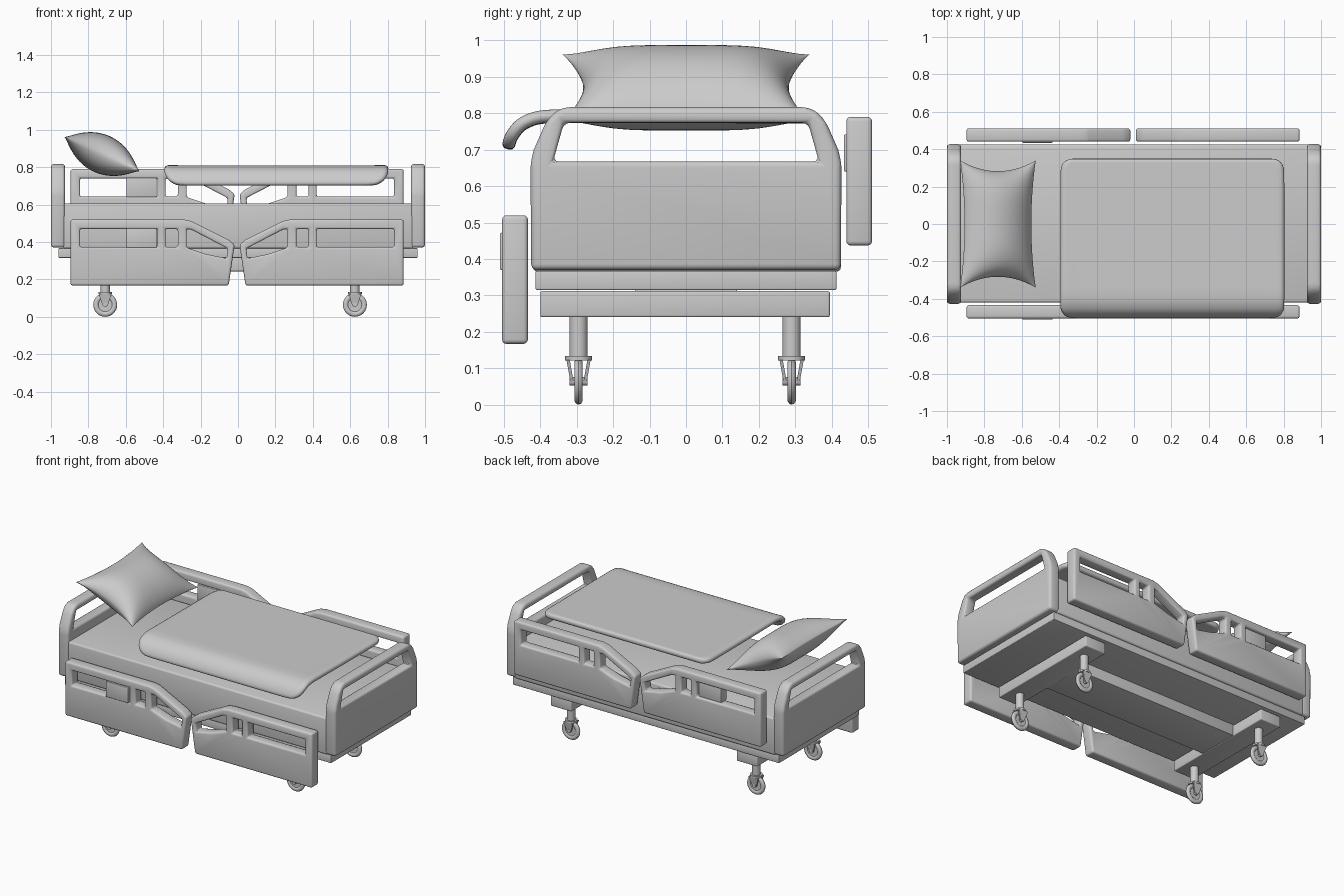
import bpy, bmesh, math
from mathutils import Vector, Matrix

if "Cube" in bpy.data.objects:
    bpy.data.objects.remove(bpy.data.objects["Cube"])


def finish(name, bm, angle=35):
    bmesh.ops.recalc_face_normals(bm, faces=bm.faces)
    me = bpy.data.meshes.new(name)
    bm.to_mesh(me)
    bm.free()
    ob = bpy.data.objects.new(name, me)
    bpy.context.collection.objects.link(ob)
    bpy.ops.object.select_all(action='DESELECT')
    ob.select_set(True)
    bpy.context.view_layer.objects.active = ob
    bpy.ops.object.shade_smooth_by_angle(angle=math.radians(angle))
    return ob


def round_edges(bm, width, segs=3):
    bm.normal_update()
    edges = [e for e in bm.edges if len(e.link_faces) == 2 and e.calc_face_angle(0) > 0.2]
    bmesh.ops.bevel(bm, geom=edges, offset=width, segments=segs, profile=0.5,
                    affect='EDGES', clamp_overlap=False)


def box(name, x, y, z, bevel=0.0):
    bm = bmesh.new()
    size = (x[1] - x[0], y[1] - y[0], z[1] - z[0])
    mid = Vector((sum(x) / 2, sum(y) / 2, sum(z) / 2))
    bmesh.ops.create_cube(bm, size=1, matrix=Matrix.Translation(mid) @ Matrix.Diagonal((*size, 1)))
    if bevel:
        round_edges(bm, bevel)
    return finish(name, bm)


def panel(name, loops, axis, start, end, bevel):
    """Flat outline (first loop) with holes, extruded along x or y."""
    bm = bmesh.new()
    edges = []
    for loop in loops:
        vs = [bm.verts.new((start, a, b) if axis == 'x' else (a, start, b)) for a, b in loop]
        edges += [bm.edges.new((vs[i], vs[i - 1])) for i in range(len(vs))]
    bmesh.ops.triangle_fill(bm, edges=edges, use_beauty=True)
    ext = bmesh.ops.extrude_face_region(bm, geom=bm.faces[:], use_keep_orig=True)
    moved = [g for g in ext['geom'] if isinstance(g, bmesh.types.BMVert)]
    d = end - start
    bmesh.ops.translate(bm, verts=moved, vec=(d, 0, 0) if axis == 'x' else (0, d, 0))
    bmesh.ops.recalc_face_normals(bm, faces=bm.faces)
    round_edges(bm, bevel)
    return finish(name, bm)


def mirrored(half):
    return half + [(-a, b) for a, b in reversed(half)]


# Head and foot boards with grip openings
board = [mirrored([(0.425, 0.37), (0.427, 0.66), (0.418, 0.70), (0.385, 0.775), (0.36, 0.805), (0.33, 0.817)]),
         mirrored([(0.365, 0.667), (0.335, 0.774)])]
panel("headboard", board, 'x', -1.0, -0.925, 0.016)
panel("footboard", board, 'x', 0.925, 1.0, 0.016)

# Mattress, deck and under frame
box("mattress", (-0.94, 0.94), (-0.42, 0.425), (0.365, 0.605), 0.012)
box("deck_frame", (-0.96, 0.96), (-0.413, 0.413), (0.315, 0.367), 0.004)
box("head_crossbar", (-0.79, -0.64), (-0.40, 0.395), (0.24, 0.312), 0.006)
box("foot_crossbar", (0.55, 0.70), (-0.40, 0.395), (0.24, 0.312), 0.006)
box("centre_beam", (-0.65, 0.56), (-0.14, 0.14), (0.243, 0.318), 0.004)

# Side rails: two per side, the front pair lowered
rail = [[(-0.895, 0.167), (-0.05, 0.167), (-0.018, 0.385), (-0.05, 0.412), (-0.25, 0.512), (-0.29, 0.52), (-0.895, 0.52)],
        [(-0.845, 0.372), (-0.43, 0.372), (-0.43, 0.47), (-0.845, 0.47)],
        [(-0.388, 0.372), (-0.322, 0.372), (-0.322, 0.47), (-0.388, 0.47)],
        [(-0.275, 0.37), (-0.17, 0.335), (-0.06, 0.312), (-0.055, 0.365), (-0.25, 0.466), (-0.275, 0.47)]]
for side, dy, dz in (("front", 0, 0), ("back", 0.945, 0.27)):
    for end, flip in (("head", False), ("foot", True)):
        loops = [[(-0.01 - a if flip else a, b + dz) for a, b in lp] for lp in rail]
        panel(f"{side}_{end}_rail", loops, 'y', -0.505 + dy, -0.434 + dy, 0.012)
    box(f"{side}_control_panel", (-0.597, -0.435), (-0.511 + dy, -0.455 + dy),
        (0.37 + dz, 0.472 + dz), 0.004)


# Casters
def cyl(bm, r1, r2, depth, loc, rot=None, segs=32):
    m = Matrix.Translation(loc) @ (rot or Matrix())
    bmesh.ops.create_cone(bm, cap_ends=True, segments=segs, radius1=r1, radius2=r2, depth=depth, matrix=m)


def caster(name, x, y):
    bm = bmesh.new()
    turn = Matrix.Rotation(math.pi / 2, 4, 'X')
    cyl(bm, 0.025, 0.025, 0.125, (x, y, 0.187))
    cyl(bm, 0.037, 0.037, 0.012, (x, y, 0.127))
    cyl(bm, 0.038, 0.038, 0.014, (x, y, 0.064), turn)
    cyl(bm, 0.012, 0.012, 0.05, (x, y, 0.064), turn, 16)
    # tapered fork prongs
    for s in (-1, 1):
        ring = [(-0.034, 0.033, 0.122), (0.034, 0.033, 0.122), (0.014, 0.022, 0.06), (-0.014, 0.022, 0.06)]
        a = [bm.verts.new((x + px, y + s * py, pz)) for px, py, pz in ring]
        b = [bm.verts.new((x + px, y + s * (py - 0.009), pz)) for px, py, pz in ring]
        bm.faces.new(a)
        bm.faces.new(b[::-1])
        for i in range(4):
            bm.faces.new((a[i - 1], a[i], b[i], b[i - 1]))
    # rounded tyre
    n, k = 36, 10
    tyre = [[bm.verts.new((x + (0.049 + 0.015 * math.cos(q)) * math.cos(p), y + 0.012 * math.sin(q),
                           0.064 + (0.049 + 0.015 * math.cos(q)) * math.sin(p)))
             for q in (2 * math.pi * j / k for j in range(k))] for p in (2 * math.pi * i / n for i in range(n))]
    for i in range(n):
        for j in range(k):
            bm.faces.new((tyre[i - 1][j - 1], tyre[i][j - 1], tyre[i][j], tyre[i - 1][j]))
    return finish(name, bm, 40)


for cx, end in ((-0.71, "head"), (0.625, "foot")):
    for cy, side in ((-0.295, "front"), (0.29, "back")):
        caster(f"{end}_{side}_caster", cx, cy)


def grid_sheet(bm, nu, nv, fn):
    vs = [[bm.verts.new(fn(2 * i / nu - 1, 2 * j / nv - 1)) for j in range(nv + 1)] for i in range(nu + 1)]
    for i in range(nu):
        for j in range(nv):
            bm.faces.new((vs[i][j], vs[i + 1][j], vs[i + 1][j + 1], vs[i][j + 1]))


# Pillow, tilted up toward the headboard, with pinched corners
bm = bmesh.new()
for sgn in (1, -1):
    def pillow(u, v):
        u, v = math.sin(u * math.pi / 2), math.sin(v * math.pi / 2)
        h = 0.104 * (max(0, 1 - u * u) ** 0.75) * (max(0, 1 - v ** 4) ** 0.6)
        return (0.222 * u * (1 - 0.12 * (1 - v * v)), 0.34 * v * (1 - 0.17 * (1 - u * u)), sgn * h)
    grid_sheet(bm, 32, 40, pillow)
bmesh.ops.remove_doubles(bm, verts=bm.verts, dist=0.0003)
bmesh.ops.transform(bm, verts=bm.verts, matrix=Matrix.Translation((-0.7275, 0, 0.87)) @
                    Matrix.Rotation(math.radians(24.5), 4, 'Y'))
finish("pillow", bm, 80)

# Folded blanket, drooping over the front side
path = [Vector(p) for p in ((0.35, 0.79), (-0.36, 0.792), (-0.41, 0.788), (-0.45, 0.772),
                            (-0.475, 0.745), (-0.488, 0.715), (-0.489, 0.70))]
lengths = [(path[i + 1] - path[i]).length for i in range(len(path) - 1)]


def along(t):
    d = t * sum(lengths)
    for i, seg in enumerate(lengths):
        if d <= seg or i == len(lengths) - 1:
            return path[i].lerp(path[i + 1], min(1, d / seg))
        d -= seg


def blanket(u, v):
    y, z = along((v + 1) / 2)
    w = 0.60 - 0.045 * abs(v) ** 24          # rounded plan corners
    w -= 0.02 * max(0, (0.77 - z) / 0.07)     # drape narrows at the hem
    if v > 0:
        z += 0.035 * max(0, abs(u) - 0.9) * v  # ends lift slightly less than the fold
    return (0.205 + w * u, y, z)


bm = bmesh.new()
grid_sheet(bm, 30, 44, blanket)
ob = finish("blanket", bm, 80)
solid = ob.modifiers.new("thickness", 'SOLIDIFY')
solid.thickness = 0.036
solid.offset = 0
sub = ob.modifiers.new("soft", 'SUBSURF')
sub.levels = sub.render_levels = 1
